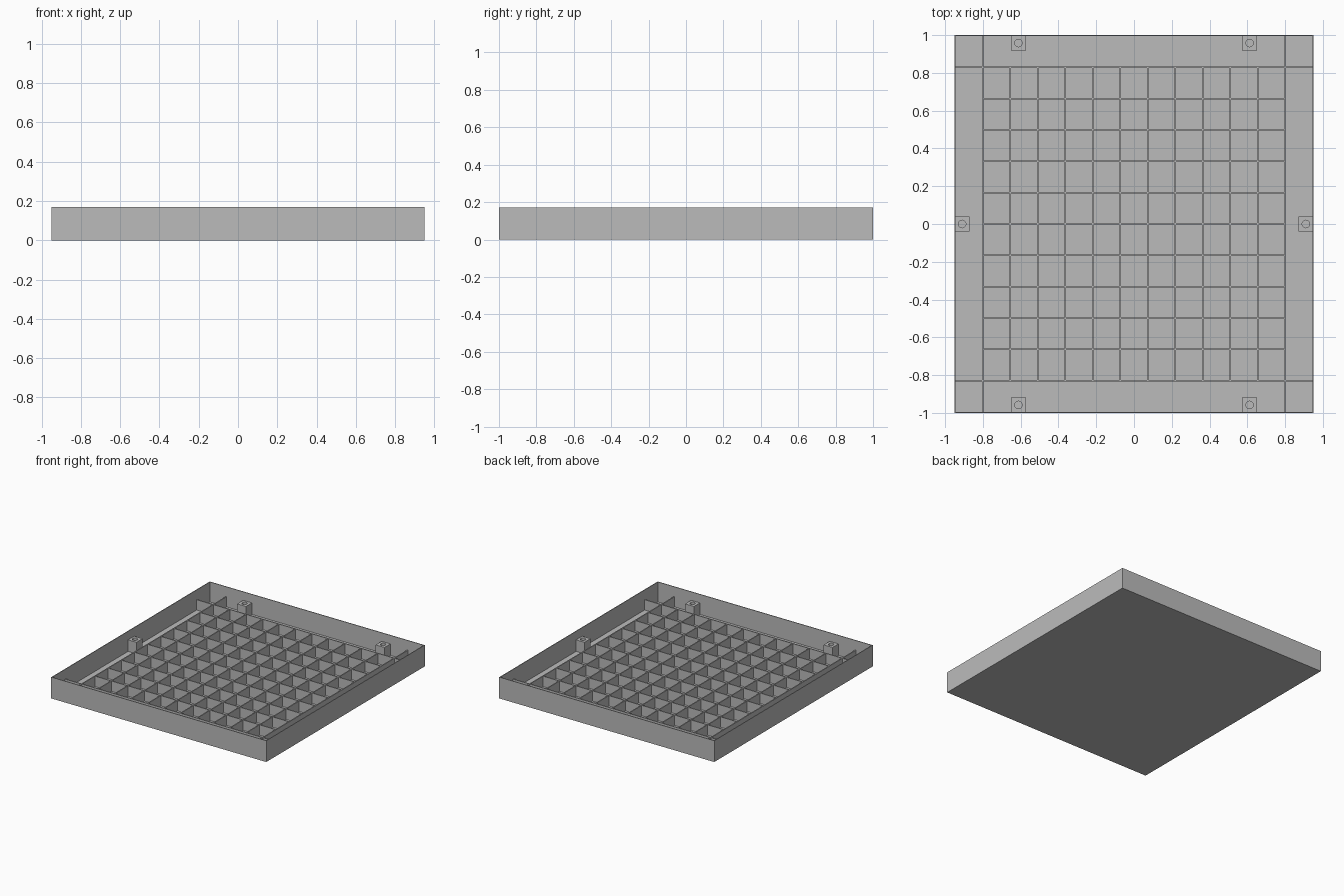
import bpy, bmesh, math
from mathutils import Matrix, Vector

if "Cube" in bpy.data.objects:
    bpy.data.objects.remove(bpy.data.objects["Cube"])

HALF_X, HALF_Y, HEIGHT = 0.95, 1.0, 0.17
WALL, FLOOR = 0.008, 0.01
GRID_X, GRID_Y, GRID_TOP = 0.8, 0.83, 0.092
COLUMNS, ROWS = 11, 10

grey = bpy.data.materials.new("plain grey")
grey.use_nodes = True
colour = (0.5, 0.5, 0.5, 1)
grey.diffuse_color = colour
grey.node_tree.nodes["Principled BSDF"].inputs["Base Color"].default_value = colour


def finish(name, bm):
    bmesh.ops.recalc_face_normals(bm, faces=bm.faces)
    mesh = bpy.data.meshes.new(name)
    bm.to_mesh(mesh)
    bm.free()
    mesh.materials.append(grey)
    obj = bpy.data.objects.new(name, mesh)
    bpy.context.collection.objects.link(obj)
    return obj


def add_box(bm, low, high):
    low, high = Vector(low), Vector(high)
    place = Matrix.Translation((low + high) / 2) @ Matrix.Diagonal((*(high - low), 1))
    return bmesh.ops.create_cube(bm, size=1, matrix=place)["verts"]


# Open tray: a block whose top is inset and sunk to the floor
bm = bmesh.new()
add_box(bm, (-HALF_X, -HALF_Y, 0), (HALF_X, HALF_Y, HEIGHT))
top = max(bm.faces, key=lambda f: f.calc_center_median().z)
bmesh.ops.inset_individual(bm, faces=[top], thickness=WALL)
sunk = bmesh.ops.extrude_discrete_faces(bm, faces=[top])["faces"][0]
bmesh.ops.translate(bm, verts=sunk.verts, vec=(0, 0, FLOOR - HEIGHT))
finish("tray", bm)

# Dividers: the outermost ones run on to the tray walls
half = WALL / 2
bm = bmesh.new()
for i in range(COLUMNS + 1):
    x = -GRID_X + 2 * GRID_X * i / COLUMNS
    reach = HALF_Y - half if i in (0, COLUMNS) else GRID_Y
    add_box(bm, (x - half, -reach, half), (x + half, reach, GRID_TOP))
finish("lengthwise_dividers", bm)

bm = bmesh.new()
for j in range(ROWS + 1):
    y = -GRID_Y + 2 * GRID_Y * j / ROWS
    reach = HALF_X - half if j in (0, ROWS) else GRID_X
    add_box(bm, (-reach, y - half, half), (reach, y + half, GRID_TOP))
finish("crosswise_dividers", bm)

# Small rounded pad in the middle of each cell
bm = bmesh.new()
for i in range(COLUMNS):
    for j in range(ROWS):
        x = -GRID_X + 2 * GRID_X * (i + 0.5) / COLUMNS
        y = -GRID_Y + 2 * GRID_Y * (j + 0.5) / ROWS
        add_box(bm, (x - 0.021, y - 0.009, half), (x + 0.021, y + 0.009, FLOOR + 0.004))
uprights = [e for e in bm.edges if abs(e.verts[0].co.z - e.verts[1].co.z) > 0.001]
bmesh.ops.bevel(bm, geom=uprights, offset=0.006, segments=3, profile=0.5, affect="EDGES")
finish("cell_pads", bm)


# Square post with a round blind hole
def screw_post(name, cx, cy, size=0.078, radius=0.02, z_top=0.102, segments=24):
    bm = bmesh.new()

    def ring(z, square):
        verts = []
        for k in range(segments):
            a = 2 * math.pi * k / segments
            c, s = math.cos(a), math.sin(a)
            r = size / 2 / max(abs(c), abs(s)) if square else radius
            verts.append(bm.verts.new((cx + r * c, cy + r * s, z)))
        return verts

    rings = [ring(half, True), ring(z_top, True), ring(z_top, False), ring(FLOOR + 0.02, False)]
    for a, b in zip(rings, rings[1:]):
        for k in range(segments):
            n = (k + 1) % segments
            bm.faces.new((a[k], a[n], b[n], b[k]))
    bm.faces.new(rings[0])
    bm.faces.new(rings[-1])
    finish(name, bm)


for side, sx in (("left", 1), ("right", -1)):
    screw_post(side + "_post", sx * 0.91, 0)
    for end, sy in (("front", -1), ("back", 1)):
        screw_post(f"{end}_{side}_post", sx * 0.612, sy * 0.958)

# Low round studs in the corners
bm = bmesh.new()
for sx in (-1, 1):
    for sy in (-1, 1):
        bmesh.ops.create_cone(bm, cap_ends=True, segments=20, radius1=0.014, radius2=0.014,
                              depth=0.01, matrix=Matrix.Translation((sx * 0.873, sy * 0.915, FLOOR)))
finish("corner_studs", bm)
